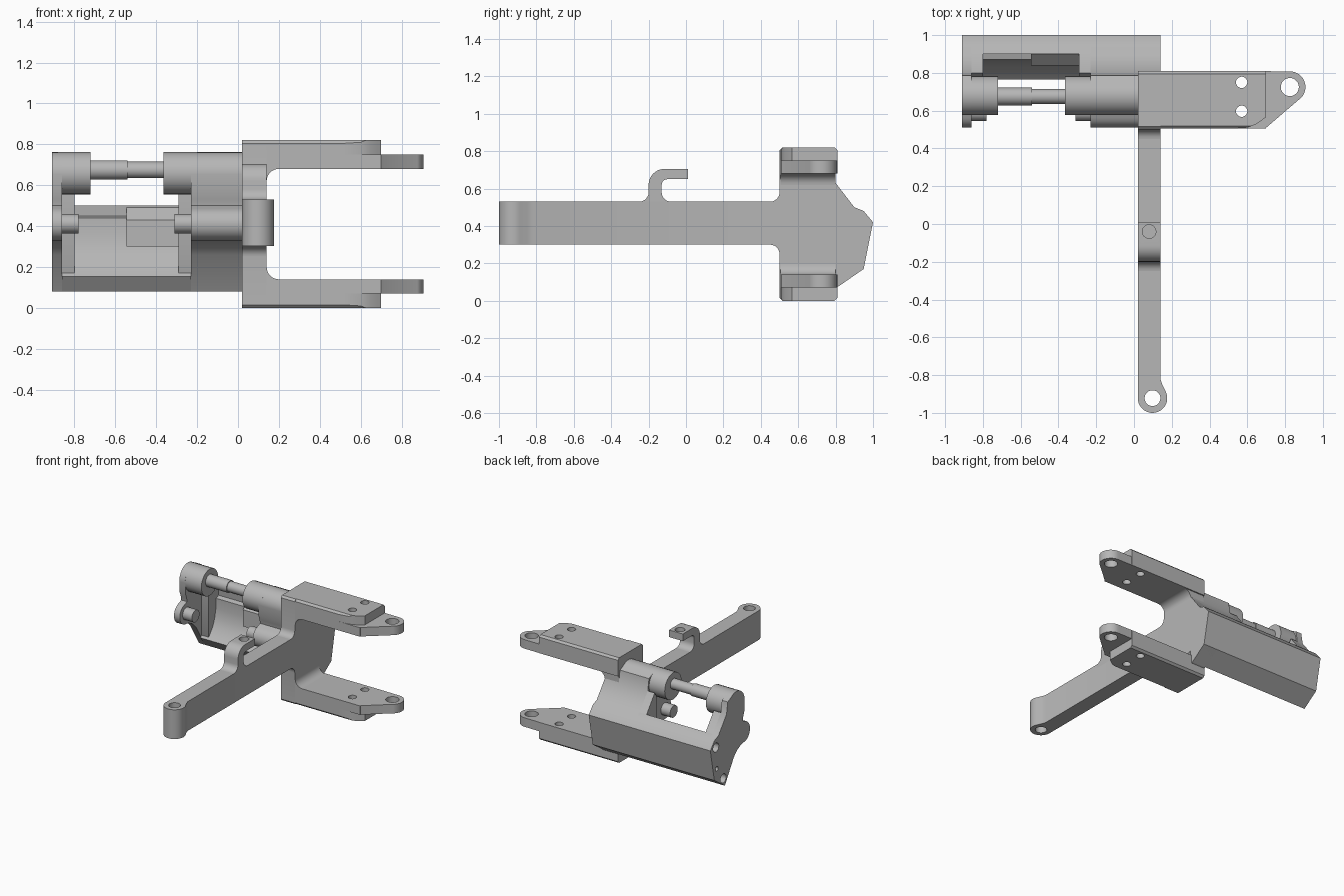
import bpy, bmesh
from math import cos, sin, radians

cube = bpy.data.objects.get("Cube")
if cube:
    bpy.data.objects.remove(cube)

grey = bpy.data.materials.new("plain_grey")
grey.use_nodes = True
grey.diffuse_color = (0.47, 0.47, 0.47, 1)
grey.node_tree.nodes["Principled BSDF"].inputs["Base Color"].default_value = (0.47, 0.47, 0.47, 1)


def arc(cx, cy, r, start, end, n=12):
    angles = [radians(start + (end - start) * i / n) for i in range(n + 1)]
    return [(cx + r * cos(a), cy + r * sin(a)) for a in angles]


def prism(name, pts, axis, low, high):
    """Extrude a closed 2D outline along an axis; x: (y,z), y: (x,z), z: (x,y)."""
    place = {"x": lambda p, d: (d, p[0], p[1]),
             "y": lambda p, d: (p[0], d, p[1]),
             "z": lambda p, d: (p[0], p[1], d)}[axis]
    bm = bmesh.new()
    a = [bm.verts.new(place(p, low)) for p in pts]
    b = [bm.verts.new(place(p, high)) for p in pts]
    bm.faces.new(a)
    bm.faces.new(b)
    for i in range(len(pts)):
        j = (i + 1) % len(pts)
        bm.faces.new((a[i], a[j], b[j], b[i]))
    bmesh.ops.recalc_face_normals(bm, faces=bm.faces)
    mesh = bpy.data.meshes.new(name)
    bm.to_mesh(mesh)
    bm.free()
    mesh.materials.append(grey)
    obj = bpy.data.objects.new(name, mesh)
    bpy.context.collection.objects.link(obj)
    return obj


def rod(name, axis, u, v, r, low, high):
    return prism(name, arc(u, v, r, 0, 345, 23), axis, low, high)


def cut(obj, cutters):
    bpy.context.view_layer.objects.active = obj
    for c in cutters:
        c.hide_render = True
        mod = obj.modifiers.new("cut", "BOOLEAN")
        mod.operation = "DIFFERENCE"
        mod.solver = "EXACT"
        mod.object = c
        bpy.ops.object.modifier_apply(modifier=mod.name)
        bpy.data.objects.remove(c)


# Housing cross-section: back wall, pin nose and rounded shaft boss
back_wall = [(0.9, 0.5), (0.95, 0.48), (1.0, 0.42), (0.95, 0.17), (0.82, 0.08)]
boss_y, boss_z = 0.68, 0.658
section = (back_wall + [(0.71, 0.26), (0.67, 0.3), (0.62, 0.325)]
           + arc(0.59, 0.41, 0.08, 275, 110)
           + [(0.6, 0.5), (0.595, 0.53), (0.58, 0.57)]
           + arc(boss_y, boss_z, 0.104, 195, 50)
           + [(0.785, 0.72), (0.8, 0.63)])
main_block = prism("main_housing", section, "x", -0.23, 0.14)
end_plate = prism("end_plate", section, "x", -0.91, -0.86)

# Curved trough joining the two housings
trough_inside = [(0.765, 0.155), (0.79, 0.18), (0.83, 0.23), (0.855, 0.29), (0.87, 0.36),
                 (0.87, 0.44), (0.905, 0.45)]
prism("back_trough", back_wall + trough_inside, "x", -0.86, -0.23)
shoulder = back_wall + [(0.78, 0.155), (0.78, 0.6), (0.8, 0.63)]
for side, low, high in (("left", -0.29, -0.23), ("right", -0.86, -0.8)):
    prism(side + "_trough_shoulder", shoulder, "x", low, high)
prism("trough_ledge", [(0.84, 0.3), (0.9, 0.3), (0.9, 0.49), (0.84, 0.43)], "x", -0.545, -0.29)

# Shaft bosses, shaft and short pins
for side, low, high in (("left", -0.365, -0.2), ("right", -0.88, -0.72)):
    rod(side + "_shaft_boss", "x", boss_y, boss_z, 0.104, low, high)
rod("shaft_thick", "x", 0.675, 0.675, 0.047, -0.75, -0.54)
rod("shaft_thin", "x", 0.675, 0.675, 0.04, -0.56, -0.34)
for side, low, high in (("left", -0.31, -0.21), ("right", -0.88, -0.78)):
    rod(side + "_pin", "x", 0.592, 0.412, 0.047, low, high)

# Screw holes in the outer face of the end plate
fillers = [o for o in bpy.data.objects if o.name in ("right_trough_shoulder",)]
for target in [end_plate] + fillers:
    cut(target, [rod("hole_cutter", "x", y, z, r, -1.0, -0.81)
                 for y, z, r in ((0.93, 0.42, 0.035), (0.84, 0.145, 0.035), (0.92, 0.25, 0.018))])

# Web plate with filleted arm root
web = [(0.5, 0.015), (0.515, 0), (0.785, 0), (0.8, 0.015), (0.8, 0.07), (0.82, 0.08),
       (0.95, 0.17), (1.0, 0.42), (0.95, 0.48), (0.9, 0.5), (0.8, 0.63),
       (0.8, 0.805), (0.785, 0.82), (0.515, 0.82), (0.5, 0.805)]
web += arc(0.45, 0.58, 0.05, 0, -90, 6) + arc(0.45, 0.25, 0.05, 90, 0, 6)
prism("web_plate", web, "x", 0.02, 0.14)

# Long arm with an eye at its tip
eye_x, eye_y = 0.098, -0.922
arm = prism("long_arm", [(0.02, 0.52), (0.02, eye_y)]
            + arc(eye_x, eye_y, 0.078, 180, 385, 20)
            + [(0.15, -0.85), (0.14, -0.82), (0.14, 0.52)], "z", 0.302, 0.53)
cut(arm, [rod("hole_cutter", "z", eye_x, eye_y, 0.042, 0.2, 0.6)])

# Hook standing on the arm
hook = ([(0.01, 0.705), (0.01, 0.65)] + arc(-0.1, 0.62, 0.03, 90, 180, 6)
        + arc(-0.08, 0.58, 0.05, 180, 270, 6) + [(-0.08, 0.5), (-0.25, 0.5)]
        + arc(-0.25, 0.58, 0.05, 270, 360, 6) + arc(-0.115, 0.62, 0.085, 180, 90, 8))
hook = prism("arm_hook", hook, "x", 0.02, 0.14)
cut(hook, [rod("hole_cutter", "z", 0.08, -0.04, 0.036, 0.6, 0.8)])

# Two mirrored fork flanges, each with a thin drilled tab
flange = [(0.505, 0.68), (0.81, 0.68), (0.81, 0.805), (0.795, 0.82), (0.52, 0.82), (0.505, 0.805)]
tab = ([(0.6, 0.81), (0.6, 0.51), (0.7, 0.51), (0.875, 0.66)]
       + arc(0.825, 0.725, 0.083, -50, 95, 16))
fillet = [(0.13, 0.69), (0.13, 0.62)] + arc(0.2, 0.62, 0.06, 180, 90, 8) + [(0.2, 0.69)]
corner = [(0.52, 0.4), (0.52, 0.505), (0.6, 0.51), (0.65, 0.53), (0.705, 0.57), (0.75, 0.4)]
for label, flip in (("upper", False), ("lower", True)):
    def level(z):
        return 0.82 - z if flip else z

    def turned(pts):
        return [(p, level(z)) for p, z in pts]

    plate = prism(label + "_flange", turned(flange), "x", 0.02, 0.7)
    lo, hi = sorted((level(0.75), level(0.9)))
    cut(plate, [prism("corner_cutter", corner, "z", lo, hi)]
        + [rod("hole_cutter", "z", 0.57, y, 0.03, -0.2, 1.0) for y in (0.75, 0.597)])
    lo, hi = sorted((level(0.68), level(0.75)))
    ear = prism(label + "_tab", tab, "z", lo, hi)
    cut(ear, [rod("hole_cutter", "z", 0.825, 0.725, 0.048, -0.2, 1.0)])
    prism(label + "_inner_fillet", turned(fillet), "y", 0.505, 0.8)

# Smooth curved walls, keep corners crisp
for obj in list(bpy.context.scene.objects):
    if obj.type == "MESH" and grey.name in obj.data.materials:
        bpy.ops.object.select_all(action="DESELECT")
        obj.select_set(True)
        bpy.context.view_layer.objects.active = obj
        bpy.ops.object.shade_smooth_by_angle(angle=radians(32))
